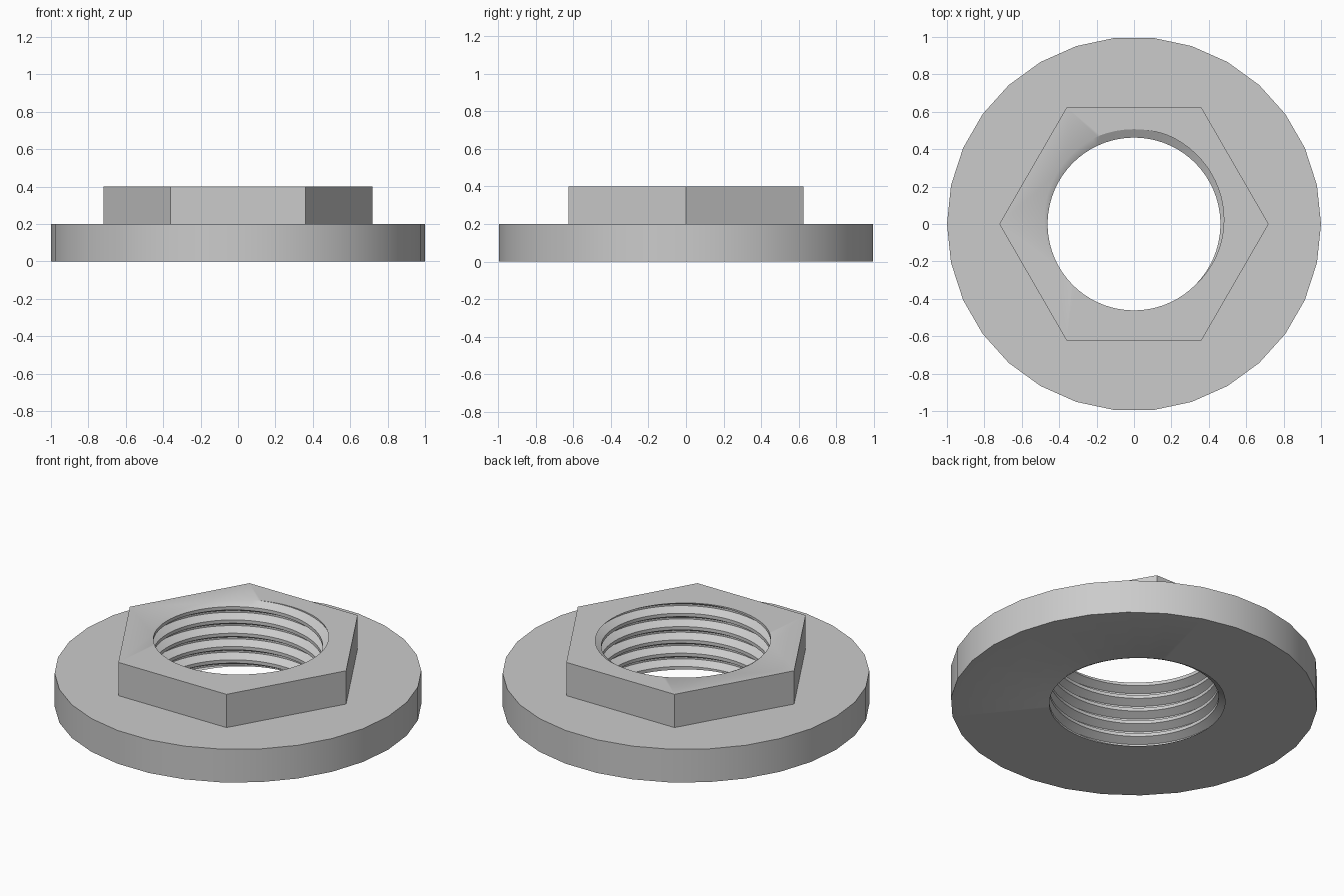
import bpy
import bmesh
from math import cos, sin, pi, radians
from mathutils import Vector

cube = bpy.data.objects.get("Cube")
if cube:
    bpy.data.objects.remove(cube, do_unlink=True)

FLANGE_TOP, NUT_TOP = 0.2, 0.4
MINOR, MAJOR, PITCH = 0.462, 0.507, 0.08
SEGMENTS = 70

bm = bmesh.new()

# Threaded bore: a right-handed helical sheet, trimmed flat at both ends
profile = [(-1/8, MINOR), (1/8, MINOR), (7/16, MAJOR), (9/16, MAJOR), (7/8, MINOR)]
previous = None
for i in range(-7 * SEGMENTS, 2 * SEGMENTS + 1):
    turn = i / SEGMENTS
    angle = 2 * pi * turn - pi / 2
    row = [bm.verts.new((r * cos(angle), r * sin(angle), NUT_TOP + PITCH * (turn + u)))
           for u, r in profile]
    if previous:
        for k in range(len(row) - 1):
            bm.faces.new((previous[k], previous[k + 1], row[k + 1], row[k]))
    previous = row
bmesh.ops.remove_doubles(bm, verts=bm.verts[:], dist=1e-5)
for height, direction in ((NUT_TOP, 1), (0, -1)):
    bmesh.ops.bisect_plane(bm, geom=bm.verts[:] + bm.edges[:] + bm.faces[:], dist=1e-6,
                           plane_co=(0, 0, height), plane_no=(0, 0, direction),
                           clear_outer=True)


def rim(height):
    return [e for e in bm.edges if e.is_boundary
            and all(abs(v.co.z - height) < 1e-4 for v in e.verts)]


bore_bottom, bore_top = rim(0), rim(NUT_TOP)


def wall(sides, radius, low, high):
    """Upright ring of faces; returns its lower and upper edges."""
    rings = [[bm.verts.new((radius * cos(2 * pi * i / sides),
                            radius * sin(2 * pi * i / sides), z))
              for i in range(sides)] for z in (low, high)]
    for i in range(sides):
        j = (i + 1) % sides
        bm.faces.new((rings[0][i], rings[0][j], rings[1][j], rings[1][i]))
    return [[bm.edges.get((ring[i], ring[(i + 1) % sides])) for i in range(sides)]
            for ring in rings]


# Round flange and hexagonal head
flange_low, flange_high = wall(30, 1.0, 0, FLANGE_TOP)
hex_low, hex_high = wall(6, 0.72, FLANGE_TOP, NUT_TOP)

# Flat faces: underside, flange shoulder and head top
for outer, inner, up in ((flange_low, bore_bottom, -1),
                         (flange_high, hex_low, 1),
                         (hex_high, bore_top, 1)):
    bmesh.ops.triangle_fill(bm, edges=outer + inner, use_beauty=True,
                            normal=Vector((0, 0, up)))
bmesh.ops.recalc_face_normals(bm, faces=bm.faces[:])

mesh = bpy.data.meshes.new("flanged_hex_nut")
bm.to_mesh(mesh)
bm.free()
nut = bpy.data.objects.new("flanged_hex_nut", mesh)
bpy.context.collection.objects.link(nut)

# Plain grey metal
grey = bpy.data.materials.new("plain_grey")
grey.use_nodes = True
colour = (0.6, 0.6, 0.6, 1)
grey.diffuse_color = colour
grey.node_tree.nodes["Principled BSDF"].inputs["Base Color"].default_value = colour
mesh.materials.append(grey)

# Smooth round surfaces, crisp edges
bpy.ops.object.select_all(action='DESELECT')
nut.select_set(True)
bpy.context.view_layer.objects.active = nut
bpy.ops.object.shade_smooth_by_angle(angle=radians(30))
